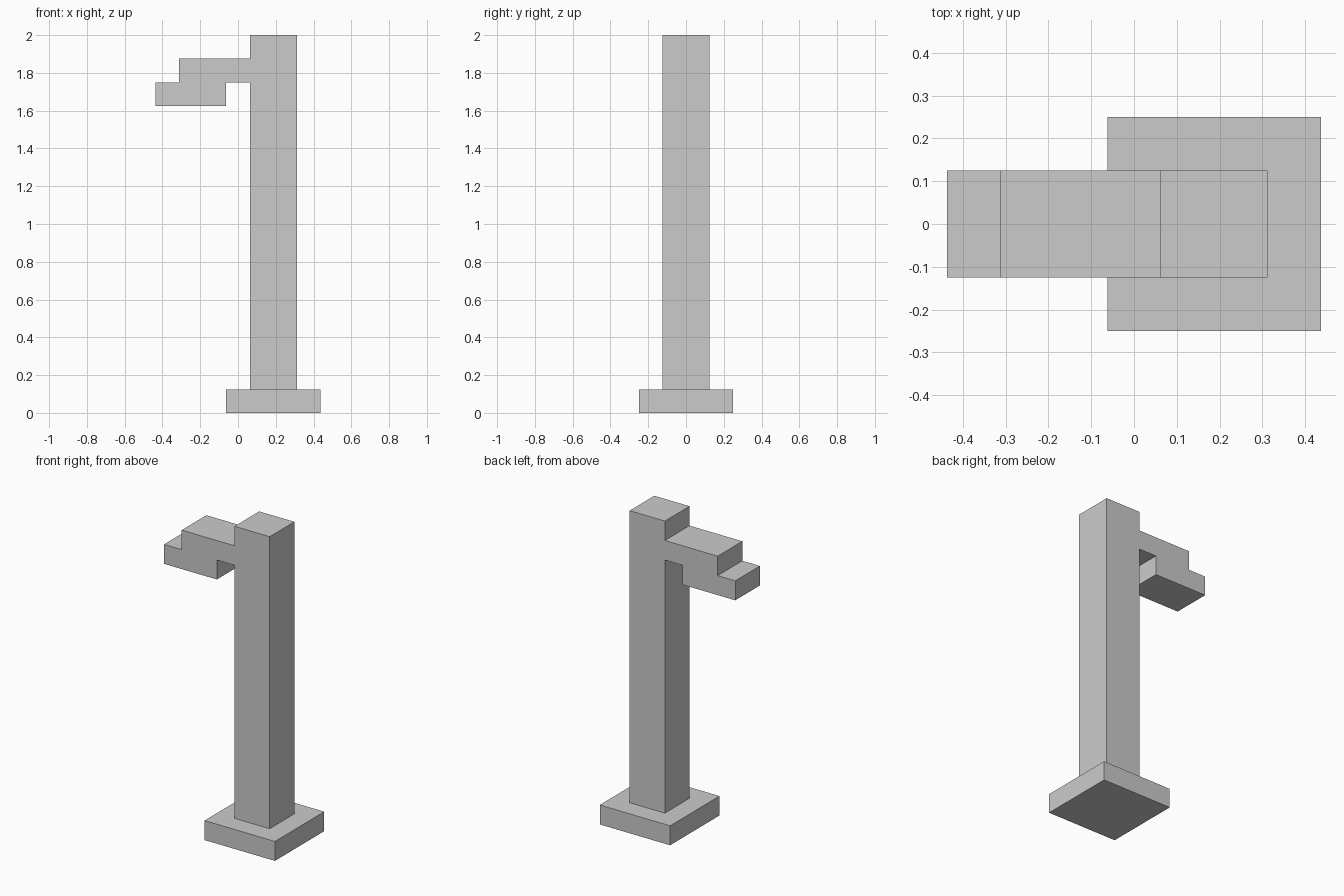
import bpy
import bmesh

if "Cube" in bpy.data.objects:
    bpy.data.objects.remove(bpy.data.objects["Cube"])

U = 1 / 16  # the model sits on a grid of sixteenths


def extrude_profile(name, profile, half_depth):
    """Extrude an x-z outline (grid units) symmetrically along y."""
    bm = bmesh.new()
    verts = [bm.verts.new((x * U, -half_depth * U, z * U)) for x, z in profile]
    face = bm.faces.new(verts)
    result = bmesh.ops.extrude_face_region(bm, geom=[face], use_keep_orig=True)
    moved = [g for g in result["geom"] if isinstance(g, bmesh.types.BMVert)]
    bmesh.ops.translate(bm, verts=moved, vec=(0, 2 * half_depth * U, 0))
    bmesh.ops.recalc_face_normals(bm, faces=bm.faces)
    mesh = bpy.data.meshes.new(name)
    bm.to_mesh(mesh)
    bm.free()
    obj = bpy.data.objects.new(name, mesh)
    bpy.context.collection.objects.link(obj)
    return obj


# Square foot plate
extrude_profile("base", [(-1, 0), (7, 0), (7, 2), (-1, 2)], 4)

# Post with the stepped arm and hanging lamp head in one outline
extrude_profile("post_with_lamp_arm", [
    (1, 2), (5, 2), (5, 32), (1, 32),          # post
    (1, 30), (-5, 30), (-5, 28),               # top of arm
    (-7, 28), (-7, 26), (-1, 26), (-1, 28),    # lamp head
    (1, 28),                                   # underside of arm
], 2)
